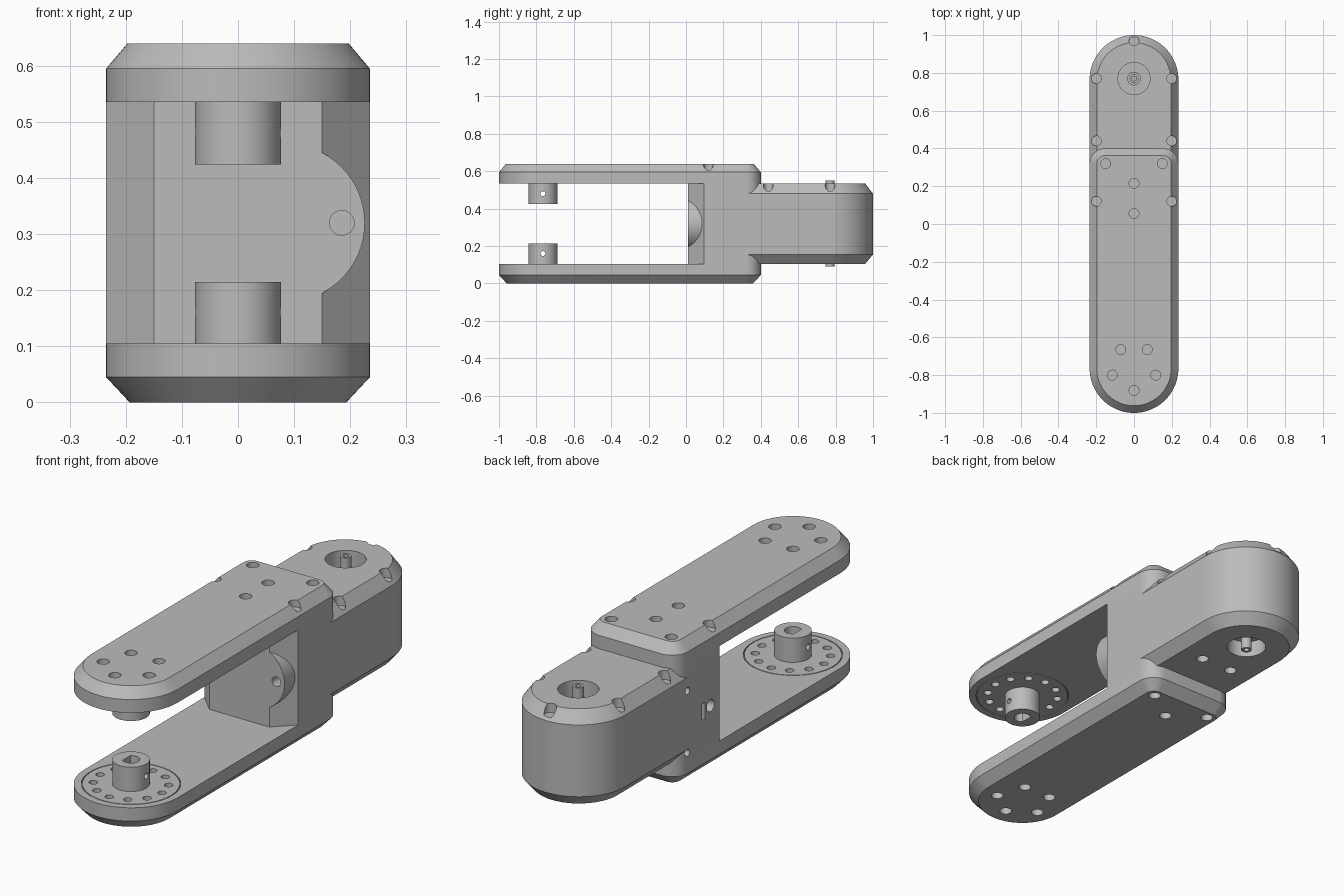
import bpy, bmesh, math
from mathutils import Matrix, Vector

if "Cube" in bpy.data.objects:
    bpy.data.objects.remove(bpy.data.objects["Cube"])

grey = bpy.data.materials.new("plain grey")
grey.use_nodes = True
grey.diffuse_color = (0.5, 0.5, 0.5, 1)
grey.node_tree.nodes["Principled BSDF"].inputs["Base Color"].default_value = (0.5, 0.5, 0.5, 1)

HALF = 0.235      # half width of the bracket
PIVOT = 0.765     # distance of both pivots from the centre
MID = 0.32        # mid height


def outline(y0, y1, r0, r1, seg0, seg1, inset):
    """Rectangle with rounded (or, with one segment, chamfered) corners."""
    w, y0, y1 = HALF - inset, y0 + inset, y1 - inset
    r0, r1 = max(r0 - inset, 0), max(r1 - inset, 0)
    corners = [(w - r1, y1 - r1, r1, 0, seg1), (r1 - w, y1 - r1, r1, 1, seg1),
               (r0 - w, y0 + r0, r0, 2, seg0), (w - r0, y0 + r0, r0, 3, seg0)]
    pts = []
    for cx, cy, r, quarter, seg in corners:
        for i in range(seg + 1):
            a = math.pi / 2 * (quarter + i / seg)
            pts.append((cx + r * math.cos(a), cy + r * math.sin(a)))
    return pts


def loft(bm, rings):
    """Closed solid through a list of rings of 3D points."""
    rows = [[bm.verts.new(p) for p in ring] for ring in rings]
    n = len(rows[0])
    for a, b in zip(rows, rows[1:]):
        for i in range(n):
            bm.faces.new((a[i], a[(i + 1) % n], b[(i + 1) % n], b[i]))
    bm.faces.new(rows[0][::-1])
    bm.faces.new(rows[-1])


def slab(bm, levels, **shape):
    loft(bm, [[(x, y, z) for x, y in outline(inset=i, **shape)] for z, i in levels])


def cyl(bm, start, end, r, seg=32):
    a, b = Vector(start), Vector(end)
    turn = (b - a).to_track_quat('Z', 'Y').to_matrix().to_4x4()
    bmesh.ops.create_cone(bm, cap_ends=True, segments=seg, radius1=r, radius2=r,
                          depth=(b - a).length, matrix=Matrix.Translation((a + b) / 2) @ turn)


def pin(bm, x, y, z0, z1, r, seg=32):
    cyl(bm, (x, y, z0), (x, y, z1), r, seg)


def tube(bm, y, z0, z1, inner, outer, seg=64):
    """Upright ring around the centre line."""
    rows = []
    for r, z in ((inner, z0), (outer, z0), (outer, z1), (inner, z1)):
        rows.append([bm.verts.new((r * math.cos(2 * math.pi * i / seg),
                                   y + r * math.sin(2 * math.pi * i / seg), z))
                     for i in range(seg)])
    for k in range(4):
        a, b = rows[k], rows[(k + 1) % 4]
        for i in range(seg):
            j = (i + 1) % seg
            bm.faces.new((a[i], a[j], b[j], b[i]))


def make(name, build):
    bm = bmesh.new()
    build(bm)
    bmesh.ops.remove_doubles(bm, verts=bm.verts, dist=0.00002)
    bmesh.ops.recalc_face_normals(bm, faces=bm.faces)
    mesh = bpy.data.meshes.new(name)
    bm.to_mesh(mesh)
    bm.free()
    mesh.materials.append(grey)
    obj = bpy.data.objects.new(name, mesh)
    bpy.context.collection.objects.link(obj)
    return obj


def combine(obj, build, operation='DIFFERENCE'):
    """Apply a boolean with a temporary helper solid."""
    helper = make("helper", build)
    mod = obj.modifiers.new("boolean", 'BOOLEAN')
    mod.operation, mod.object, mod.solver = operation, helper, 'EXACT'
    mod.use_self = True
    bpy.context.view_layer.update()
    result = obj.evaluated_get(bpy.context.evaluated_depsgraph_get())
    mesh = bpy.data.meshes.new_from_object(result)
    obj.modifiers.clear()
    obj.data = mesh
    bpy.data.objects.remove(helper)


# Arm plates, rounded at the front and chamfered on the outside
plate = dict(y0=-1, y1=0.4, r0=HALF, r1=0.08, seg0=24, seg1=10)
upper_arm = make("upper_arm", lambda bm: slab(bm, [(0.535, 0), (0.595, 0), (0.64, 0.038)], **plate))
lower_arm = make("lower_arm", lambda bm: slab(bm, [(0, 0.042), (0.045, 0), (0.105, 0)], **plate))

FRONT_HOLES = [(-0.07, -0.665), (0.07, -0.665), (-0.115, -0.8), (0.115, -0.8), (0, -0.88)]
BACK_HOLES = [(-0.15, 0.32), (0.15, 0.32), (0, 0.215)]
EDGE_HOLES = [(0, 0.055), (-0.2, 0.12), (0.2, 0.12)]


def horn_marks(bm, z, inward):
    """Disc outline groove and a circle of small holes on an inner arm face."""
    lo, hi = sorted((z - 0.01 * inward, z + 0.01 * inward))
    tube(bm, -PIVOT, lo, hi, 0.2, 0.204)
    for i in range(12):
        a = math.tau * i / 12
        lo, hi = sorted((z - 0.01 * inward, z + 0.025 * inward))
        pin(bm, 0.155 * math.cos(a), 0.155 * math.sin(a) - PIVOT, lo, hi, 0.018, 20)


def upper_cuts(bm):
    for x, y in FRONT_HOLES + BACK_HOLES + EDGE_HOLES:
        pin(bm, x, y, 0.608, 0.66, 0.026)
    horn_marks(bm, 0.535, 1)


def lower_cuts(bm):
    for x, y in FRONT_HOLES + BACK_HOLES:
        pin(bm, x, y, -0.02, 0.032, 0.026)
    horn_marks(bm, 0.105, -1)


combine(upper_arm, upper_cuts)
combine(lower_arm, lower_cuts)

# Main body: core between the arms, cable boss and motor housing
body = make("motor_body", lambda bm: slab(
    bm, [(0.105, 0), (0.535, 0)], y0=0.01, y1=0.4, r0=0.085, r1=0.08, seg0=1, seg1=10))
combine(body, lambda bm: cyl(bm, (0.085, 0.01, MID), (0.085, 0.2, MID), 0.141, 64), 'UNION')
combine(body, lambda bm: slab(
    bm, [(0.105, 0.042), (0.155, 0), (0.48, 0), (0.535, 0.04)],
    y0=0.2, y1=1, r0=0, r1=HALF, seg0=1, seg1=24), 'UNION')


def body_cuts(bm):
    # screw notches around the top rim and screw holes underneath
    for x, y in [(0, 0.97), (-0.2, 0.77), (0.2, 0.77), (-0.2, 0.44), (0.2, 0.44)]:
        pin(bm, x, y, 0.493, 0.56, 0.026)
    for x in (-0.08, 0.08):
        pin(bm, x, 0.565, 0.08, 0.145, 0.026)
    # shaft recesses
    pin(bm, 0, PIVOT + 0.005, 0.46, 0.56, 0.085, 48)
    pin(bm, 0, PIVOT + 0.005, 0.08, 0.18, 0.085, 48)
    # cable hole and side holes
    cyl(bm, (0.185, -0.02, MID), (0.185, 0.09, MID), 0.022)
    for y, z, r in ((0.16, 0.29, 0.027), (0.325, 0.42, 0.016), (0.325, 0.14, 0.016)):
        cyl(bm, (-0.26, y, z), (-0.19, y, z), r)
    slot = Matrix.Translation((-0.225, 0.21, 0.28)) @ Matrix.Diagonal((0.07, 0.022, 0.08, 1))
    bmesh.ops.create_cube(bm, size=1, matrix=slot)


combine(body, body_cuts)

# Output shaft ends with a bore and a collar at the recess floor
shaft_parts = []
for name, z0, z1, c0, c1 in (("upper_shaft", 0.45, 0.55, 0.45, 0.475),
                             ("lower_shaft", 0.09, 0.19, 0.165, 0.19)):
    shaft_parts.append(make(name, lambda bm: tube(bm, PIVOT + 0.005, z0, z1, 0.012, 0.023, 32)))
    shaft_parts.append(make(name + "_collar", lambda bm: tube(bm, PIVOT + 0.005, c0, c1, 0.022, 0.036, 32)))

# Hubs on the inner arm faces, with a flat-sided bore and a set screw hole
hubs = []
for name, base, tip, screw in (("upper_hub", 0.535, 0.424, 0.48), ("lower_hub", 0.105, 0.215, 0.16)):
    hub = make(name, lambda bm: pin(bm, 0, -PIVOT, min(base, tip), max(base, tip), 0.077, 48))
    out = 1 if tip > base else -1

    def bore(bm):
        ring = []
        for i in range(25):
            a = math.radians(-130 + 260 * i / 24)
            ring.append((0.036 * math.cos(a), -PIVOT + 0.036 * math.sin(a)))
        loft(bm, [[(x, y, z) for x, y in ring] for z in sorted((base + 0.02 * out, tip + 0.02 * out))])

    combine(hub, bore)
    combine(hub, lambda bm: cyl(bm, (-0.1, -PIVOT, screw), (0.1, -PIVOT, screw), 0.013, 20))
    hubs.append(hub)

# Smooth round walls, keep edges crisp
bpy.ops.object.select_all(action='DESELECT')
for obj in [upper_arm, lower_arm, body] + shaft_parts + hubs:
    obj.select_set(True)
bpy.context.view_layer.objects.active = body
bpy.ops.object.shade_smooth_by_angle(angle=math.radians(25))
